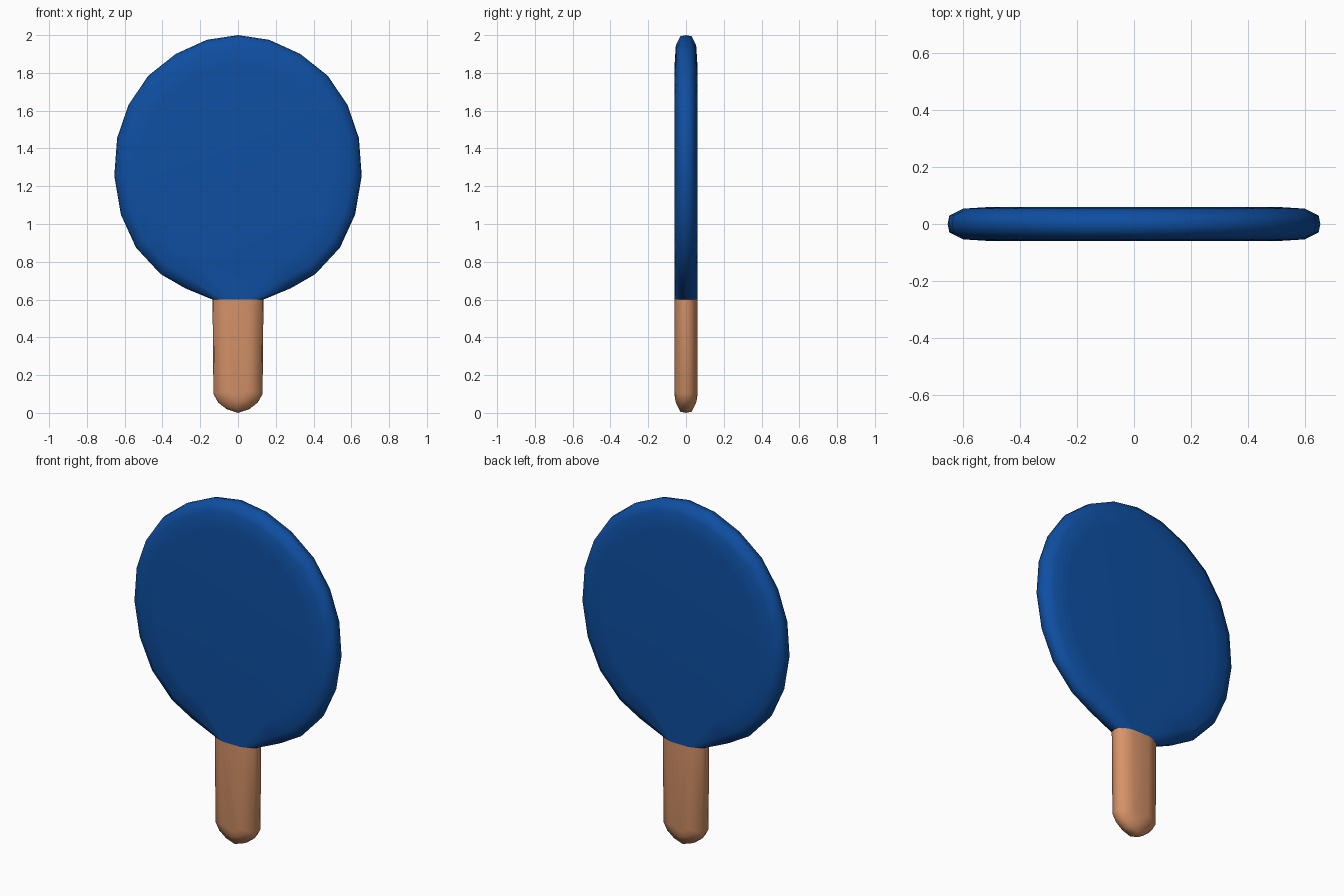
import bpy, bmesh
from mathutils import Vector

if "Cube" in bpy.data.objects:
    bpy.data.objects.remove(bpy.data.objects["Cube"])


def material(name, rgb):
    m = bpy.data.materials.new(name)
    m.diffuse_color = (*rgb, 1)
    m.use_nodes = True
    m.node_tree.nodes["Principled BSDF"].inputs["Base Color"].default_value = m.diffuse_color
    return m


# edge rounding: (inset from outline, half thickness)
STEPS = [(0.15, -0.06), (0.055, -0.054), (0.006, -0.03),
         (0.006, 0.03), (0.055, 0.054), (0.15, 0.06)]


def rounded_plate(name, half, target, mat):
    """Mirror a half outline (neck first, centreline last), round its rim, cap both sides."""
    outline = half + [(-x, z) for x, z in reversed(half[:-1])]
    bm = bmesh.new()
    rings = []
    steps = STEPS[:3] + [(0, 0)] + STEPS[3:]
    for inset, y in steps:
        ring = []
        for x, z in outline:
            p = Vector((x, z))
            d = target(x, z) - p
            p += d.normalized() * min(inset, d.length * 0.6)
            ring.append(bm.verts.new((p.x, y, p.y)))
        rings.append(ring)
    for a, b in zip(rings, rings[1:]):
        for i in range(len(outline) - 1):
            bm.faces.new((a[i], a[i + 1], b[i + 1], b[i]))
    front = bm.faces.new(rings[0])
    bm.faces.new(rings[-1])
    bmesh.ops.recalc_face_normals(bm, faces=bm.faces[:])
    front.normal_update()
    if front.normal.y > 0:
        bmesh.ops.reverse_faces(bm, faces=bm.faces[:])
    for f in bm.faces:
        f.smooth = True
    me = bpy.data.meshes.new(name)
    bm.to_mesh(me)
    bm.free()
    me.materials.append(mat)
    ob = bpy.data.objects.new(name, me)
    bpy.context.collection.objects.link(ob)
    return ob


NECK = (0.135, 0.60)

# round blade
blade = [NECK, (0.28, 0.66), (0.41, 0.735), (0.54, 0.875), (0.62, 1.05),
         (0.655, 1.255), (0.64, 1.455), (0.58, 1.63), (0.475, 1.785),
         (0.33, 1.90), (0.165, 1.975), (0, 2.0)]
rounded_plate("blade", blade,
              lambda x, z: Vector((0, 0.60 if z < 0.61 else 1.28)),
              material("blue rubber", (0.0045, 0.078, 0.36)))

# handle with rounded end
handle = [NECK, (0.13, 0.10), (0.105, 0.055), (0.06, 0.02), (0, 0.0)]
rounded_plate("handle", handle,
              lambda x, z: Vector((0, max(z, 0.13) if z > 0.09 else 0.15)),
              material("tan wood", (0.67, 0.29, 0.14)))
